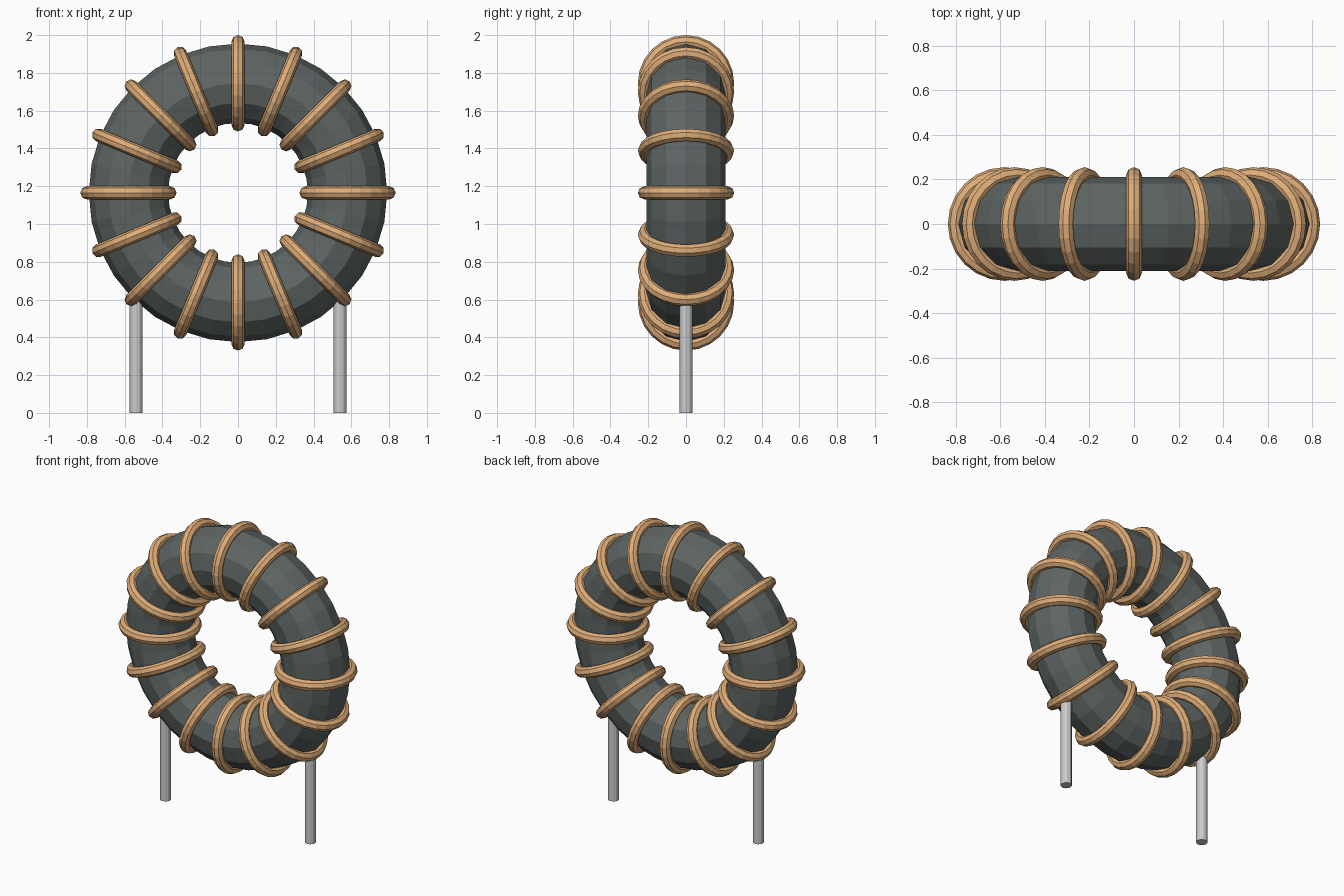
import bpy
from math import pi, sin, cos

if "Cube" in bpy.data.objects:
    bpy.data.objects.remove(bpy.data.objects["Cube"])

CENTRE_Z = 1.165
CORE_R, CORE_T = 0.58, 0.21      # core path radius, tube radius
LOOP_R, WIRE_T = 0.22, 0.035     # winding radius, wire radius
TURNS = 16


def material(name, rgb):
    m = bpy.data.materials.new(name)
    m.diffuse_color = (*rgb, 1)
    m.use_nodes = True
    m.node_tree.nodes["Principled BSDF"].inputs["Base Color"].default_value = m.diffuse_color
    return m


def finish(name, mat):
    ob = bpy.context.object
    ob.name = name
    ob.data.materials.append(mat)
    return ob


ferrite = material("dark_ferrite", (0.11, 0.13, 0.125))
copper = material("copper", (0.74, 0.42, 0.19))
tin = material("tinned_metal", (0.7, 0.71, 0.72))

# Upright ring core, flat faceted
bpy.ops.mesh.primitive_torus_add(
    major_segments=32, minor_segments=12, major_radius=CORE_R,
    minor_radius=CORE_T, location=(0, 0, CENTRE_Z), rotation=(pi / 2, 0, 0))
finish("core", ferrite)

# Wire turns spaced evenly around the core
for i in range(TURNS):
    a = 2 * pi * i / TURNS
    bpy.ops.mesh.primitive_torus_add(
        major_segments=24, minor_segments=8, major_radius=LOOP_R,
        minor_radius=WIRE_T,
        location=(CORE_R * cos(a), 0, CENTRE_Z + CORE_R * sin(a)),
        rotation=(0, -a, 0))
    finish(f"winding_{i + 1}", copper)

# Two straight leads reaching up into the core
LEAD_H = 0.64
for side, x in (("left", -0.54), ("right", 0.54)):
    bpy.ops.mesh.primitive_cylinder_add(
        vertices=12, radius=0.035, depth=LEAD_H, location=(x, 0, LEAD_H / 2))
    finish(f"{side}_lead", tin)
